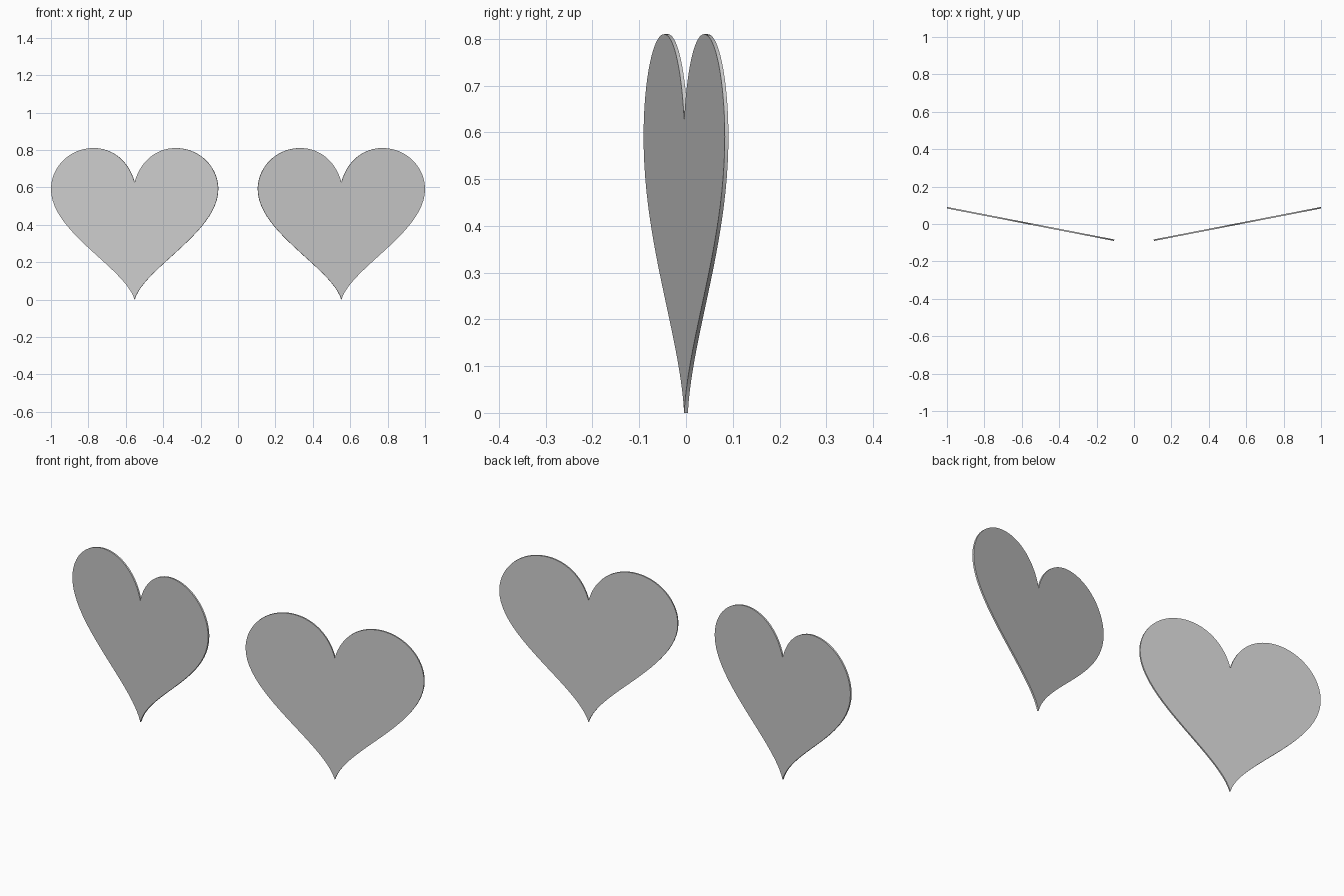
import bpy, bmesh, math
from mathutils import Vector
from mathutils.geometry import interpolate_bezier

if "Cube" in bpy.data.objects:
    bpy.data.objects.remove(bpy.data.objects["Cube"])

THICK = 0.008
ANGLE = math.radians(11)

# Right half of the heart: cleft -> lobe top -> widest point -> tip (x, z)
SEGMENTS = [
    [(0, 0.625), (0.03, 0.74), (0.12, 0.81), (0.224, 0.81)],
    [(0.224, 0.81), (0.352, 0.81), (0.455, 0.71), (0.455, 0.59)],
    [(0.455, 0.59), (0.455, 0.36), (0.051, 0.17), (0, 0)],
]


def heart_outline(steps=24):
    half = []
    for seg in SEGMENTS:
        pts = interpolate_bezier(*[Vector((x, 0, z)) for x, z in seg], steps)
        half += pts[:-1]
    half.append(Vector((0, 0, 0)))
    mirrored = [Vector((-p.x, 0, p.z)) for p in reversed(half[1:-1])]
    return half + mirrored


def heart_plate(name, side):
    bm = bmesh.new()
    verts = [bm.verts.new(p + Vector((0, -THICK / 2, 0))) for p in heart_outline()]
    face = bm.faces.new(verts)
    # Thicken the flat outline into a thin plate
    ext = bmesh.ops.extrude_face_region(bm, geom=[face], use_keep_orig=True)
    moved = [g for g in ext["geom"] if isinstance(g, bmesh.types.BMVert)]
    bmesh.ops.translate(bm, verts=moved, vec=(0, THICK, 0))
    bmesh.ops.recalc_face_normals(bm, faces=bm.faces)
    mesh = bpy.data.meshes.new(name)
    bm.to_mesh(mesh)
    bm.free()
    obj = bpy.data.objects.new(name, mesh)
    bpy.context.collection.objects.link(obj)
    # Each plate is toed so its outer edge swings backwards
    obj.location.x = side * 0.5525
    obj.rotation_euler.z = side * ANGLE
    return obj


# Pair of heart lenses
for name, side in (("left_heart_lens", -1), ("right_heart_lens", 1)):
    obj = heart_plate(name, side)
    bpy.context.view_layer.objects.active = obj
    obj.select_set(True)
bpy.ops.object.shade_smooth_by_angle(angle=math.radians(30))
